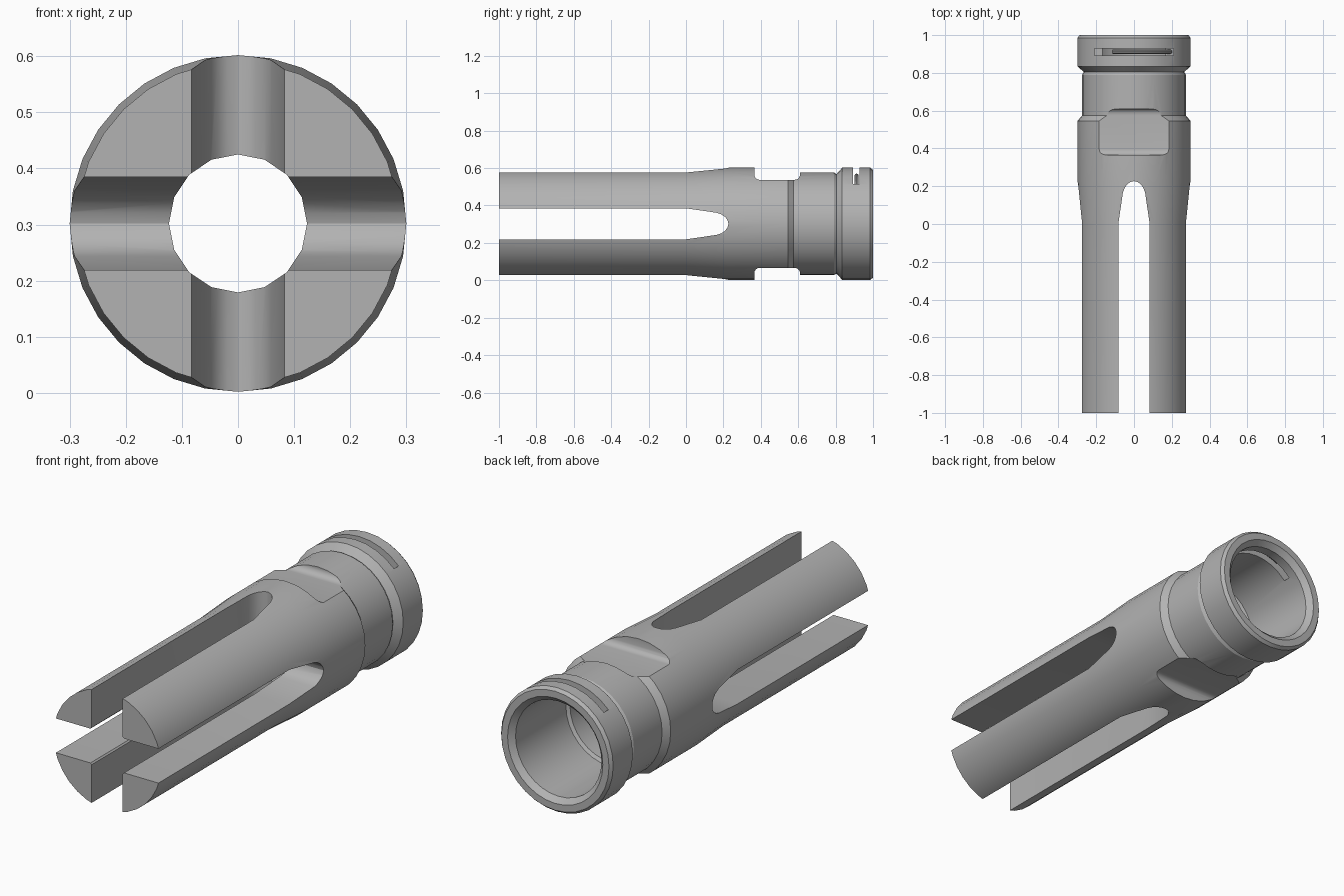
import bpy, bmesh
from math import sin, cos, pi, radians
from mathutils import Vector

if "Cube" in bpy.data.objects:
    bpy.data.objects.remove(bpy.data.objects["Cube"])

AXIS_Z = 0.302

steel = bpy.data.materials.new("grey steel")
steel.use_nodes = True
STEEL = (0.45, 0.45, 0.45, 1)
steel.diffuse_color = STEEL
steel.node_tree.nodes["Principled BSDF"].inputs["Base Color"].default_value = STEEL


def finish(name, bm):
    bmesh.ops.recalc_face_normals(bm, faces=bm.faces)
    mesh = bpy.data.meshes.new(name)
    bm.to_mesh(mesh)
    bm.free()
    mesh.materials.append(steel)
    obj = bpy.data.objects.new(name, mesh)
    bpy.context.collection.objects.link(obj)
    return obj


def lathe(name, profile, sides):
    """Closed solid turned around the long axis from (y, radius) pairs."""
    bm = bmesh.new()
    rings = []
    for y, r in profile:
        angles = [2 * pi * i / sides for i in range(sides)]
        rings.append([bm.verts.new((r * sin(a), y, AXIS_Z + r * cos(a))) for a in angles])
    for a, b in zip(rings, rings[1:]):
        for i in range(sides):
            j = (i + 1) % sides
            bm.faces.new((a[i], a[j], b[j], b[i]))
    bm.faces.new(rings[0])
    bm.faces.new(rings[-1])
    return finish(name, bm)


def prism(name, points, depth):
    """Closed solid pushed along a depth vector from an outline."""
    bm = bmesh.new()
    face = bm.faces.new([bm.verts.new(p) for p in points])
    new = bmesh.ops.extrude_face_region(bm, geom=[face])["geom"]
    verts = [v for v in new if isinstance(v, bmesh.types.BMVert)]
    bmesh.ops.translate(bm, verts=verts, vec=Vector(depth))
    return finish(name, bm)


def cut(target, cutter):
    cutter.hide_render = True
    mod = target.modifiers.new("cut", "BOOLEAN")
    mod.operation = "DIFFERENCE"
    mod.solver = "EXACT"
    mod.object = cutter
    bpy.context.view_layer.objects.active = target
    bpy.ops.object.modifier_apply(modifier=mod.name)
    bpy.data.objects.remove(cutter)


def smooth(obj):
    bpy.ops.object.select_all(action="DESELECT")
    obj.select_set(True)
    bpy.context.view_layer.objects.active = obj
    bpy.ops.object.shade_smooth_by_angle(angle=radians(28))


# Turned body: prongs, shoulder, neck and rear collar
body = lathe("pronged_body", [
    (-1, 0.288), (0, 0.288), (0.22, 0.3), (0.545, 0.3), (0.575, 0.275),
    (0.79, 0.275), (0.805, 0.266), (0.835, 0.3), (0.985, 0.3), (1, 0.288)], 32)

# Rear socket with a step, and the narrow bore through the front
cut(body, lathe("socket_cutter", [
    (0.42, 0.12), (0.48, 0.215), (0.58, 0.215), (0.59, 0.23),
    (0.975, 0.23), (1.0, 0.255), (1.05, 0.255)], 32))
cut(body, lathe("bore_cutter", [(-1.1, 0.123), (0.5, 0.123)], 16))

# Crossed slots that leave four prongs
half = [(-1.1, 0.083), (0, 0.083), (0.165, 0.059), (0.19, 0.05),
        (0.21, 0.036), (0.222, 0.019)]
outline = half + [(0.227, 0)] + [(y, -w) for y, w in reversed(half)]
cut(body, prism("upright_slot_cutter", [(w, y, -0.2) for y, w in outline], (0, 0, 1)))
cut(body, prism("level_slot_cutter", [(-0.5, y, AXIS_Z + w) for y, w in outline], (1, 0, 0)))

# Wrench flats above and below, with rounded inner corners
R = 0.03
corners = []
for cy, start in ((0.365 + R, pi), (0.61 - R, 1.5 * pi)):
    for k in range(6):
        a = start + k * pi / 10
        corners.append((cy + R * cos(a), 0.235 + R + R * sin(a)))
flat = [(0.365, 0.5)] + corners + [(0.61, 0.5)]
for side in (1, -1):
    cut(body, prism("flat_cutter",
                    [(-0.4, y, AXIS_Z + side * h) for y, h in flat], (0.8, 0, 0)))

# Narrow window across the top of the collar
window = [(-0.21, 0.893), (0.21, 0.893), (0.21, 0.928), (-0.21, 0.928)]
cut(body, prism("window_cutter", [(x, y, 0.46) for x, y in window], (0, 0, 0.3)))
smooth(body)

# Retaining wire lying in the window
curve = bpy.data.curves.new("retaining_wire", "CURVE")
curve.dimensions = "3D"
curve.bevel_depth = 0.011
curve.bevel_resolution = 2
curve.use_fill_caps = True
path = curve.splines.new("POLY")
STEPS = 12
path.points.add(STEPS)
for i, p in enumerate(path.points):
    a = -0.45 + 1.3 * i / STEPS
    p.co = (0.258 * sin(a), 0.912, AXIS_Z + 0.258 * cos(a), 1)
wire = bpy.data.objects.new("retaining_wire", curve)
bpy.context.collection.objects.link(wire)
curve.materials.append(steel)
bpy.ops.object.select_all(action="DESELECT")
wire.select_set(True)
bpy.context.view_layer.objects.active = wire
bpy.ops.object.convert(target="MESH")
smooth(bpy.context.view_layer.objects.active)
